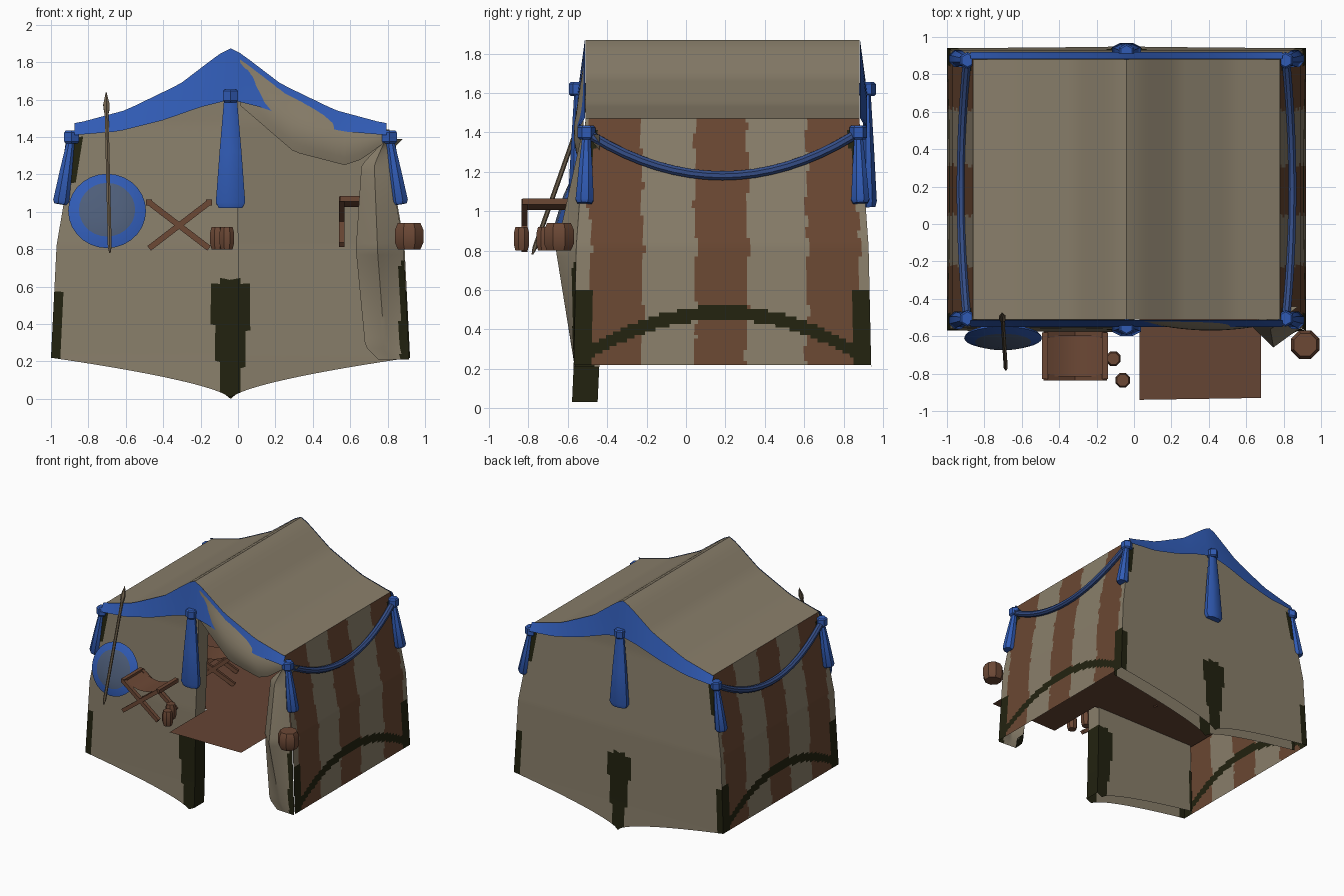
import bpy, bmesh
from math import sin, cos, pi, radians
from mathutils import Vector

cube = bpy.data.objects.get("Cube")
if cube:
    bpy.data.objects.remove(cube)

CX, CY = -0.04, 0.185  # middle of the tent


def material(name, col):
    m = bpy.data.materials.new(name)
    m.use_nodes = True
    m.diffuse_color = (*col, 1)
    m.node_tree.nodes["Principled BSDF"].inputs["Base Color"].default_value = (*col, 1)
    return m


CANVAS = material("canvas", (0.25, 0.21, 0.145))
BLUE = material("blue cloth", (0.03, 0.105, 0.46))
STRIPE = material("brown stripe", (0.145, 0.064, 0.032))
DARK = material("dark moss", (0.016, 0.016, 0.005))
WOOD = material("wood", (0.15, 0.065, 0.036))
RUG = material("rug brown", (0.13, 0.058, 0.034))
STEEL = material("shield grey", (0.075, 0.11, 0.19))
SHAFT = material("spear shaft", (0.16, 0.12, 0.075))
ROPE = material("rope blue", (0.035, 0.075, 0.24))


def finish(bm, name, mats, smooth=True):
    me = bpy.data.meshes.new(name)
    bm.to_mesh(me)
    bm.free()
    ob = bpy.data.objects.new(name, me)
    bpy.context.collection.objects.link(ob)
    for m in mats:
        me.materials.append(m)
    if smooth:
        bpy.ops.object.select_all(action="DESELECT")
        bpy.context.view_layer.objects.active = ob
        ob.select_set(True)
        bpy.ops.object.shade_smooth_by_angle(angle=radians(35))
    return ob


def sheet(name, f, nu, nv, out, mats, rule=None):
    """Cloth sheet from f(u, v), facing 'out', painted by rule(centre)."""
    bm = bmesh.new()
    v = [[bm.verts.new(f(i / nu, j / nv)) for j in range(nv + 1)] for i in range(nu + 1)]
    for i in range(nu):
        for j in range(nv):
            q = bm.faces.new((v[i][j], v[i + 1][j], v[i + 1][j + 1], v[i][j + 1]))
            if rule:
                q.material_index = rule(q.calc_center_median())
    bm.normal_update()
    total = sum((q.normal * q.calc_area() for q in bm.faces), Vector())
    if total.dot(Vector(out)) < 0:
        bmesh.ops.reverse_faces(bm, faces=bm.faces[:])
    return finish(bm, name, mats)


def tube(name, pts, radii, mat, sides=8, flat=1.0):
    """Closed tube through pts with a radius at each point."""
    bm = bmesh.new()
    pts = [Vector(p) for p in pts]
    rings = []
    for i, p in enumerate(pts):
        d = (pts[min(i + 1, len(pts) - 1)] - pts[max(i - 1, 0)]).normalized()
        a = d.cross(Vector((0, 1, 0)) if abs(d.y) < 0.8 else Vector((0, 0, 1))).normalized()
        b = d.cross(a)
        rings.append([bm.verts.new(p + radii[i] * (a * cos(t) + b * sin(t) * flat))
                      for t in (2 * pi * (k + 0.5) / sides for k in range(sides))])
    for r, s in zip(rings, rings[1:]):
        for k in range(sides):
            n = (k + 1) % sides
            bm.faces.new((r[k], r[n], s[n], s[k]))
    bm.faces.new(rings[0])
    bm.faces.new(rings[-1])
    bmesh.ops.recalc_face_normals(bm, faces=bm.faces[:])
    return finish(bm, name, [mat])


def lerp_table(t, table):
    for (a, p), (b, q) in zip(table, table[1:]):
        if t <= b:
            return p + (q - p) * max(0, (t - a) / (b - a))
    return table[-1][1]


# Tent outline, measured from the middle
def roof_z(d):
    return lerp_table(abs(d), [(0, 1.87), (.06, 1.84), (.27, 1.68), (.56, 1.54), (.82, 1.47)])


def half_x(z):
    return lerp_table(z, [(.22, .96), (.82, .93), (1.47, .82)])


def half_y(z):
    return lerp_table(z, [(0, .765), (.22, .755), (.82, .742), (1.47, .695)])


def hem(s):
    return 0.22 * abs(s) ** 0.64


# Roof
sheet("roof", lambda u, v: (CX + (2 * u - 1) * .82, CY + (2 * v - 1) * .695,
                            roof_z((2 * u - 1) * .82)), 42, 1, (0, 0, 1), [CANVAS])


# Striped side walls with mossy hem and corners
def side_paint(c):
    t = (c.y - CY) / half_y(c.z)
    edge = 1 - abs(t)
    arc = .235 + .25 * max(0, 1 - t * t)
    if abs(c.z - arc) < .035 or (c.z < .6 and edge < .13 - .08 * abs(c.z - .45)):
        return 2
    if 1.1 < c.z < 1.41 and edge < .03 + .25 * (c.z - 1.1):
        return 2
    wob = .008 * sin(c.z * 17) + .005 * sin(c.z * 41)
    return int(any(abs(c.y - m - wob) < .132 for m in (-.355, .18, .745)))


def side_point(sx):
    def f(u, v):
        z = .22 + 1.25 * v
        return (CX + sx * half_x(z), CY + (2 * u - 1) * half_y(z), z)
    return f


for sx, side in ((1, "left"), (-1, "right")):
    sheet(side + "_wall", side_point(sx), 84, 66, (sx, 0, 0), [CANVAS, STRIPE, DARK], side_paint)


# End walls: a full double back and a half front with a folded edge
def end_paint(c):
    d = abs(c.x - CX)
    if c.z < .63 and d < .045 + .05 * min(1, c.z / .4):
        return 1
    if half_x(c.z) - d < .045 and (c.z < .58 or 1.15 < c.z < 1.4):
        return 1
    return 0


def end_point(sy, inset, s0, s1):
    def f(u, v):
        s = s0 + (s1 - s0) * u
        z = hem(s) + (roof_z(s * .82) - .01 - hem(s)) * v
        return (CX + s * half_x(z), CY + sy * (half_y(z) - inset), z)
    return f


sheet("back_wall", end_point(1, 0, -1, 1), 70, 56, (0, 1, 0), [CANVAS, DARK], end_paint)
sheet("back_lining", end_point(1, .12, -.97, .97), 70, 56, (0, -1, 0), [CANVAS, DARK], end_paint)
sheet("front_wall", end_point(-1, 0, -1, .045), 40, 56, (0, -1, 0), [CANVAS, DARK], end_paint)
sheet("front_lining", end_point(-1, .13, -.97, .045), 40, 56, (0, 1, 0), [CANVAS, DARK], end_paint)
sheet("front_folded_edge", lambda u, v: end_point(-1, .13 * u, .045, .045)(0, v), 1, 56,
      (1, 0, 0), [CANVAS, DARK], lambda c: int(c.z < .63))


# Blue gable trim
def trim_point(sy):
    def f(u, v):
        d = (2 * u - 1) * .835
        low = lerp_table(abs(d), [(0, 1.6), (.16, 1.56), (.36, 1.49), (.6, 1.43), (.84, 1.41)])
        return (CX + d, CY + sy * (.735 - .037 * v), low + (roof_z(d) + .004 - low) * v)
    return f


for sy, end in ((-1, "front"), (1, "back")):
    sheet(end + "_trim", trim_point(sy), 32, 3, (0, sy, 0), [BLUE])


# Drape above the doorway
def drape_point(u, v):
    x = .01 + .8 * u
    low = lerp_table(x, [(.01, 1.57), (.3, 1.32), (.57, 1.25), (.66, 1.28), (.81, 1.39)])
    top = roof_z(x - CX) - .03
    return (x, -.52 - .05 * sin(pi * v * .8) * sin(pi * u), top + (low - top) * v)


sheet("door_drape", drape_point, 20, 6, (0, -1, 0), [CANVAS])


# Tied back door flap, folded outwards
def flap_point(u, v):
    z = .21 + 1.18 * v
    left = lerp_table(z, [(.2, .76), (.28, .68), (.8, .63), (1.25, .66), (1.39, .79)])
    corner = CX + half_x(z) - .005
    ridge = left + .45 * (corner - left)
    bulge = lerp_table(z, [(.21, .565), (.8, .66), (1.39, .53)])
    rim = half_y(z) - CY
    xs = [(0, left + .09), (.25, left), (.6, ridge), (1, corner)]
    ys = [(0, -.44), (.25, -rim + .01), (.6, -bulge), (1, -rim)]
    return (lerp_table(u, xs), lerp_table(u, ys), z)


sheet("door_flap", flap_point, 20, 40, (0, -1, 0), [CANVAS, DARK],
      lambda c: int((c.z < .75 and c.x > .865) or (c.z < .34 and c.x < .8 and c.y > -.55)))

# Tassels and their knots
for sy, end in ((-1, "front"), (1, "back")):
    for sx, side in ((-1, "right"), (0, "centre"), (1, "left")):
        z, r, drop = (1.62, .085, .6) if sx == 0 else (1.4, .05, .36)
        x, y = CX + sx * .85, CY + sy * (.735 if sx == 0 else .69)
        foot = Vector((x + sx * .055, y + sy * .01, z - drop))
        top = Vector((x, y, z))
        name = end + "_" + side
        tube(name + "_tassel", [top, top.lerp(foot, .5), top.lerp(foot, .95), foot],
             [r * .42, r * .75, r, r * .8], BLUE, 8, .5 if sx == 0 else 1)
        tube(name + "_knot", [(x, y, z - .035), (x, y, z - .025), (x, y, z + .025), (x, y, z + .035)],
             [.035, .045, .045, .035], BLUE, 6)

# Rope swags along the sides
for sx, side in ((1, "left"), (-1, "right")):
    ts = [i / 8 - 1 for i in range(17)]
    tube(side + "_swag", [(CX + sx * (.855 + .03 * (1 - t * t)), CY + t * .66, 1.18 + .2 * t * t)
                          for t in ts], [.025] * 17, ROPE, 8)

# Floor and rug
sheet("floor", lambda u, v: (CX + (2 * u - 1) * .92, -.44 + 1.25 * v, .8), 1, 1, (0, 0, 1), [RUG])
sheet("rug", lambda u, v: (.03 + .65 * u, -.94 + .01 * u + .6 * v, .803), 1, 1, (0, 0, 1), [RUG])


# Folding stools
def stool(name, loc, turn):
    parts = []
    for y in (-.115, .115):
        for s in (-1, 1):
            parts.append(tube(name + "_leg", [(s * .16, y, 0), (-s * .16, y, .245)], [.022] * 2, WOOD, 4))
    for s in (-1, 1):
        parts.append(tube(name + "_rail", [(s * .16, -.125, .245), (s * .16, .125, .245)], [.022] * 2, WOOD, 4))
    parts.append(sheet(name + "_seat", lambda u, v: ((2 * u - 1) * .16, (2 * v - 1) * .11,
                 .25 - .05 * sin(pi * u)), 10, 1, (0, 0, 1), [WOOD]))
    for p in parts:
        p.location = loc
        p.rotation_euler.z = turn


stool("front_stool", (-.315, -.705, .805), 0)
stool("inner_stool", (.67, .2, .825), pi / 2)
stool("rear_stool", (-.25, .05, .805), .5)

# Barrel and jugs
for name, x, y, r, h in (("barrel", .915, -.645, .082, .14), ("near_jug", -.06, -.835, .042, .12),
                         ("far_jug", -.11, -.72, .042, .12)):
    tube(name, [(x, y, .8 + h * k) for k in (0, .25, .75, 1)], [r * .8, r, r, r * .8], WOOD, 8)

# Leaning round shield with a pale face
bm = bmesh.new()
rings = [[bm.verts.new((r * cos(k * pi / 14), r * sin(k * pi / 14), h)) for k in range(28)]
         for r, h in ((.2, -.012), (.208, 0), (.15, .022), (.07, .034))]
for n, (a, b) in enumerate(zip(rings, rings[1:])):
    for k in range(28):
        m = (k + 1) % 28
        bm.faces.new((a[k], a[m], b[m], b[k])).material_index = int(n == 2)
bm.faces.new(rings[-1]).material_index = 1
bm.faces.new(rings[0][::-1])
shield = finish(bm, "shield", [BLUE, STEEL])
shield.location = (-.7, -.61, 1.005)
shield.rotation_euler.x = radians(73)

# Spear
foot, tip = Vector((-.685, -.78, .78)), Vector((-.705, -.475, 1.64))
tube("spear", [foot, foot.lerp(tip, .04), foot.lerp(tip, .87), foot.lerp(tip, .88), foot.lerp(tip, .92), tip],
     [.004, .012, .012, .016, .02, .002], SHAFT, 6)
